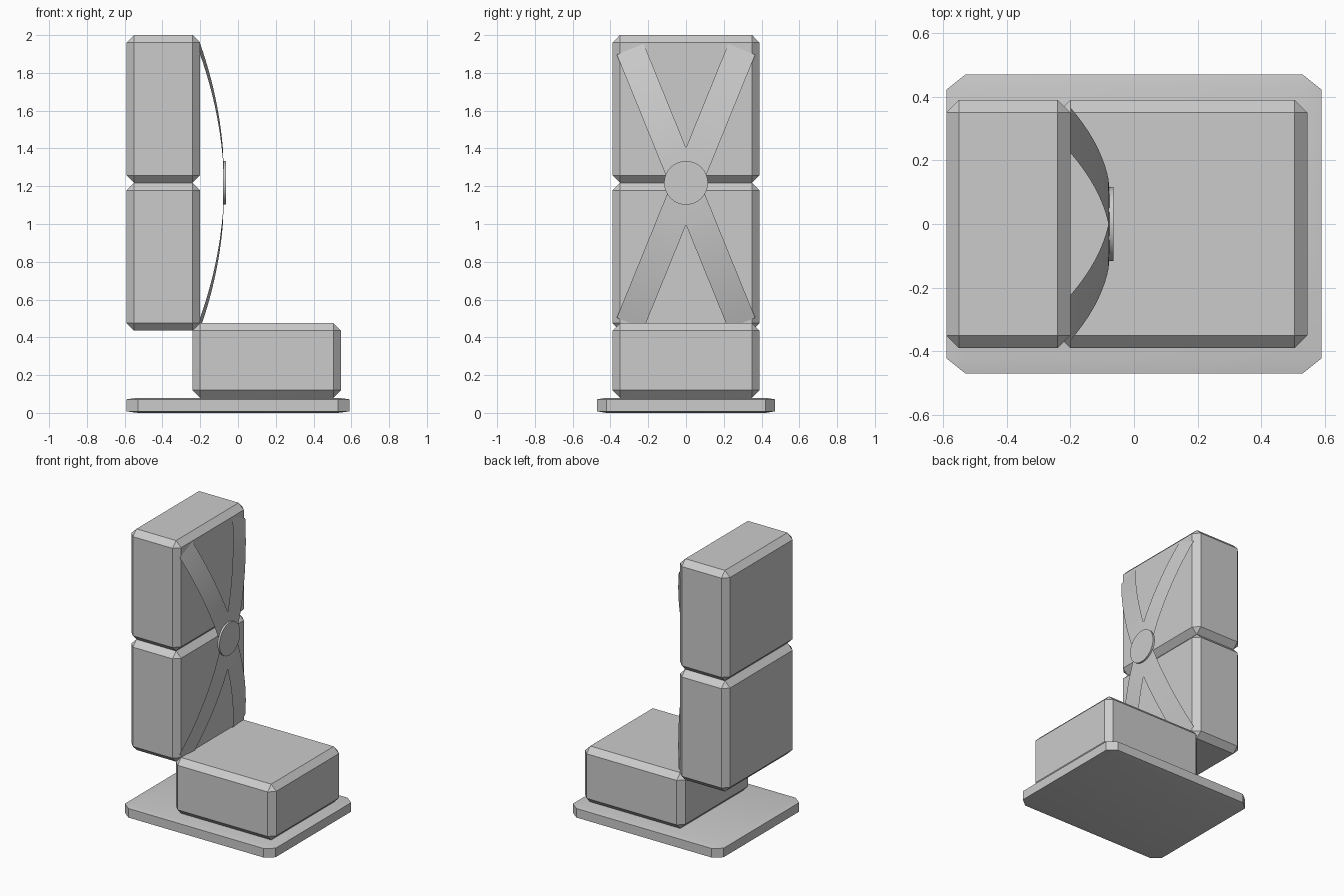
import bpy, bmesh, math
from mathutils import Vector, Matrix

if "Cube" in bpy.data.objects:
    bpy.data.objects.remove(bpy.data.objects["Cube"])


def finish(name, bm, smooth=False):
    bmesh.ops.recalc_face_normals(bm, faces=bm.faces)
    mesh = bpy.data.meshes.new(name)
    bm.to_mesh(mesh)
    bm.free()
    ob = bpy.data.objects.new(name, mesh)
    bpy.context.collection.objects.link(ob)
    if smooth:
        bpy.ops.object.select_all(action='DESELECT')
        ob.select_set(True)
        bpy.context.view_layer.objects.active = ob
        bpy.ops.object.shade_smooth_by_angle(angle=math.radians(30))
    return ob


def block(name, x, y, z, chamfer=(0.04, 0.04, 0.04), smooth=False):
    """Box between x, y, z ranges with a flat chamfer per axis."""
    lo, hi = Vector((x[0], y[0], z[0])), Vector((x[1], y[1], z[1]))
    c, h = (lo + hi) / 2, (hi - lo) / 2
    bm = bmesh.new()
    # each corner is a triangle of three points, hulled into a chamfered box
    for sx in (-1, 1):
        for sy in (-1, 1):
            for sz in (-1, 1):
                s = (sx, sy, sz)
                for full in range(3):
                    bm.verts.new([c[i] + s[i] * (h[i] - (0 if i == full else chamfer[i]))
                                  for i in range(3)])
    bmesh.ops.convex_hull(bm, input=bm.verts)
    bmesh.ops.dissolve_limit(bm, angle_limit=0.01, verts=bm.verts, edges=bm.edges)
    return finish(name, bm, smooth)


# Base plate and cushions
block("base_plate", (-0.59, 0.59), (-0.47, 0.47), (0, 0.08), (0.06, 0.048, 0.008), True)
block("seat_cushion", (-0.24, 0.545), (-0.39, 0.39), (0.08, 0.475))
block("lower_back_cushion", (-0.59, -0.2), (-0.39, 0.39), (0.435, 1.218))
block("upper_back_cushion", (-0.59, -0.2), (-0.39, 0.39), (1.218, 2.0))

# Crossed straps: four bowed arms joined on the centre line
ARM, HALF, MID = Vector((0.295, 0.725)), 0.077, 1.2
length = ARM.length
d = ARM / length
n = Vector((d.y, -d.x)) * HALF
start = HALF * d.y / d.x
steps = [0] + [start + (length - start) * i / 12 for i in range(13)]
bm = bmesh.new()
for sy in (-1, 1):
    for sz in (-1, 1):
        rows = []
        for s in steps:
            x = -0.2 + 0.127 * (1 - (s / length) ** 2)
            pts = [d * s - n, d * s + n]
            rows.append([bm.verts.new((x, sy * max(p.x, 0), MID + sz * p.y)) for p in pts])
        for a, b in zip(rows, rows[1:]):
            bm.faces.new((a[0], a[1], b[1], b[0]))
bmesh.ops.remove_doubles(bm, verts=bm.verts, dist=0.0005)
finish("crossed_straps", bm, True)

# Round buckle over the crossing
bm = bmesh.new()
bmesh.ops.create_cone(bm, cap_ends=True, segments=32, radius1=0.116, radius2=0.116, depth=0.016,
                      matrix=Matrix.Translation((-0.072, 0, 1.218)) @ Matrix.Rotation(math.pi / 2, 4, 'Y'))
finish("strap_buckle", bm, True)
